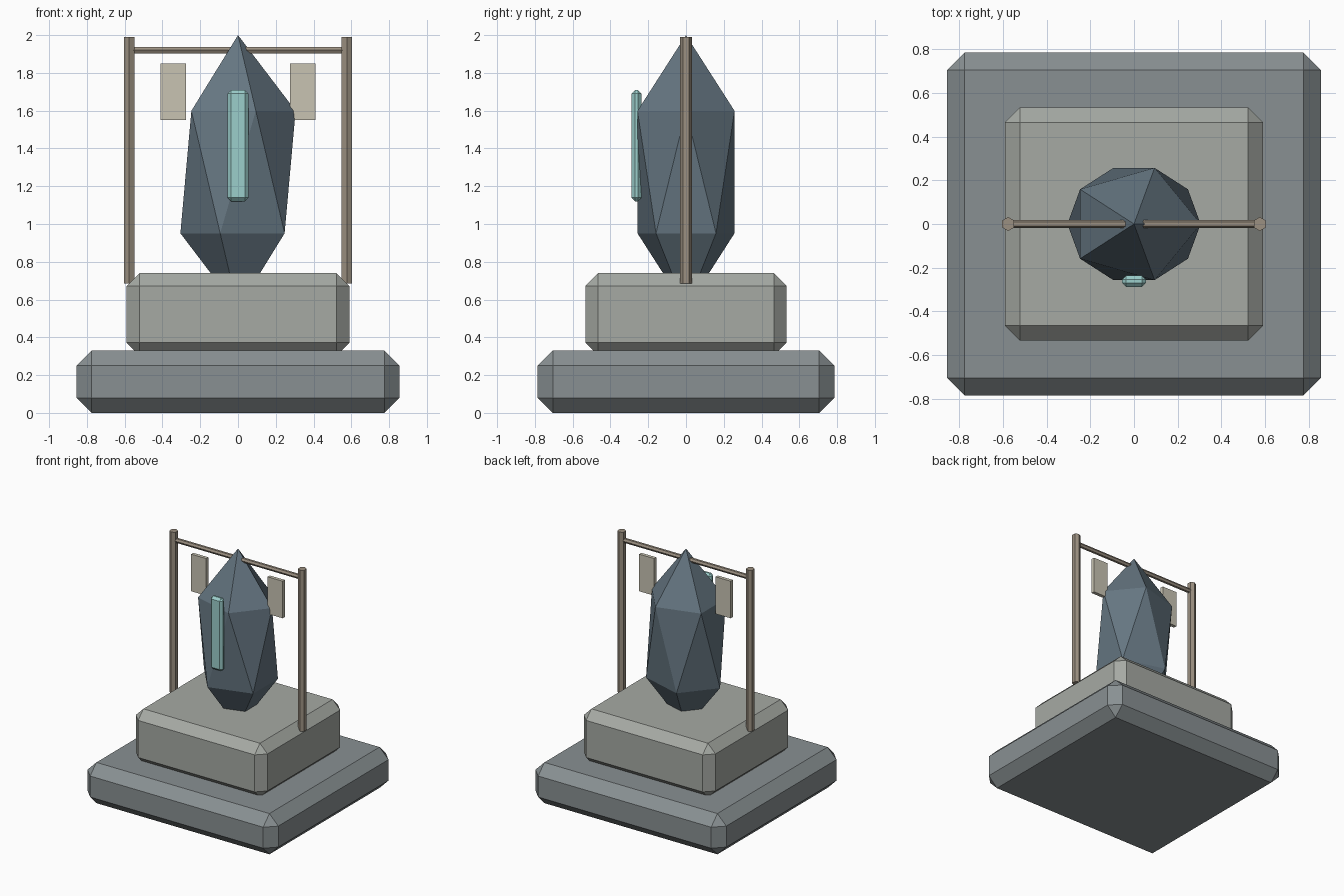
import bpy
import math

if "Cube" in bpy.data.objects:
    bpy.data.objects.remove(bpy.data.objects["Cube"])


def material(name, rgb):
    m = bpy.data.materials.new(name)
    m.diffuse_color = (*rgb, 1)
    m.use_nodes = True
    m.node_tree.nodes["Principled BSDF"].inputs["Base Color"].default_value = m.diffuse_color
    return m


dark_stone = material("dark stone", (0.25, 0.28, 0.29))
pale_stone = material("pale stone", (0.38, 0.40, 0.37))
blue_crystal = material("blue crystal", (0.13, 0.18, 0.22))
teal_glow = material("teal", (0.33, 0.62, 0.60))
bronze = material("bronze", (0.33, 0.28, 0.22))
parchment = material("parchment", (0.58, 0.55, 0.45))


def finish(name, mat):
    ob = bpy.context.object
    ob.name = name
    ob.data.materials.append(mat)
    return ob


def block(name, center, size, mat, chamfer=0):
    bpy.ops.mesh.primitive_cube_add(size=1, location=center)
    ob = finish(name, mat)
    ob.scale = size
    bpy.ops.object.transform_apply(location=False, rotation=False, scale=True)
    if chamfer:
        mod = ob.modifiers.new("chamfer", 'BEVEL')
        mod.width = chamfer
        mod.segments = 1
    return ob


def rod(name, center, radius, length, mat, rotation=(0, 0, 0)):
    bpy.ops.mesh.primitive_cylinder_add(vertices=6, radius=radius, depth=length,
                                        location=center, rotation=rotation)
    return finish(name, mat)


# Stepped stone plinth
block("plinth_base", (0, 0, 0.165), (1.71, 1.57, 0.33), dark_stone, 0.08)
block("plinth_top", (0, 0, 0.522), (1.18, 1.066, 0.436), pale_stone, 0.068)

# Faceted crystal: stretched icosahedron sunk into the plinth
bpy.ops.mesh.primitive_ico_sphere_add(subdivisions=1, radius=1, location=(0, 0, 1.275))
crystal = finish("crystal", blue_crystal)
crystal.scale = (0.341, 0.302, 0.725)
bpy.ops.object.transform_apply(location=False, rotation=False, scale=True)

# Glowing inlay on the front face
block("front_inlay", (0, -0.262, 1.415), (0.11, 0.052, 0.59), teal_glow, 0.019)

# Frame posts and hanging tags
for side, s in (("left", -1), ("right", 1)):
    rod(side + "_post", (s * 0.576, 0, 1.338), 0.032, 1.305, bronze)
    block(side + "_tag", (s * 0.343, 0, 1.70), (0.135, 0.028, 0.30), parchment)

# Crossbar through the crystal tip
rod("crossbar", (0, 0, 1.92), 0.019, 1.15, bronze, (0, math.pi / 2, 0))
